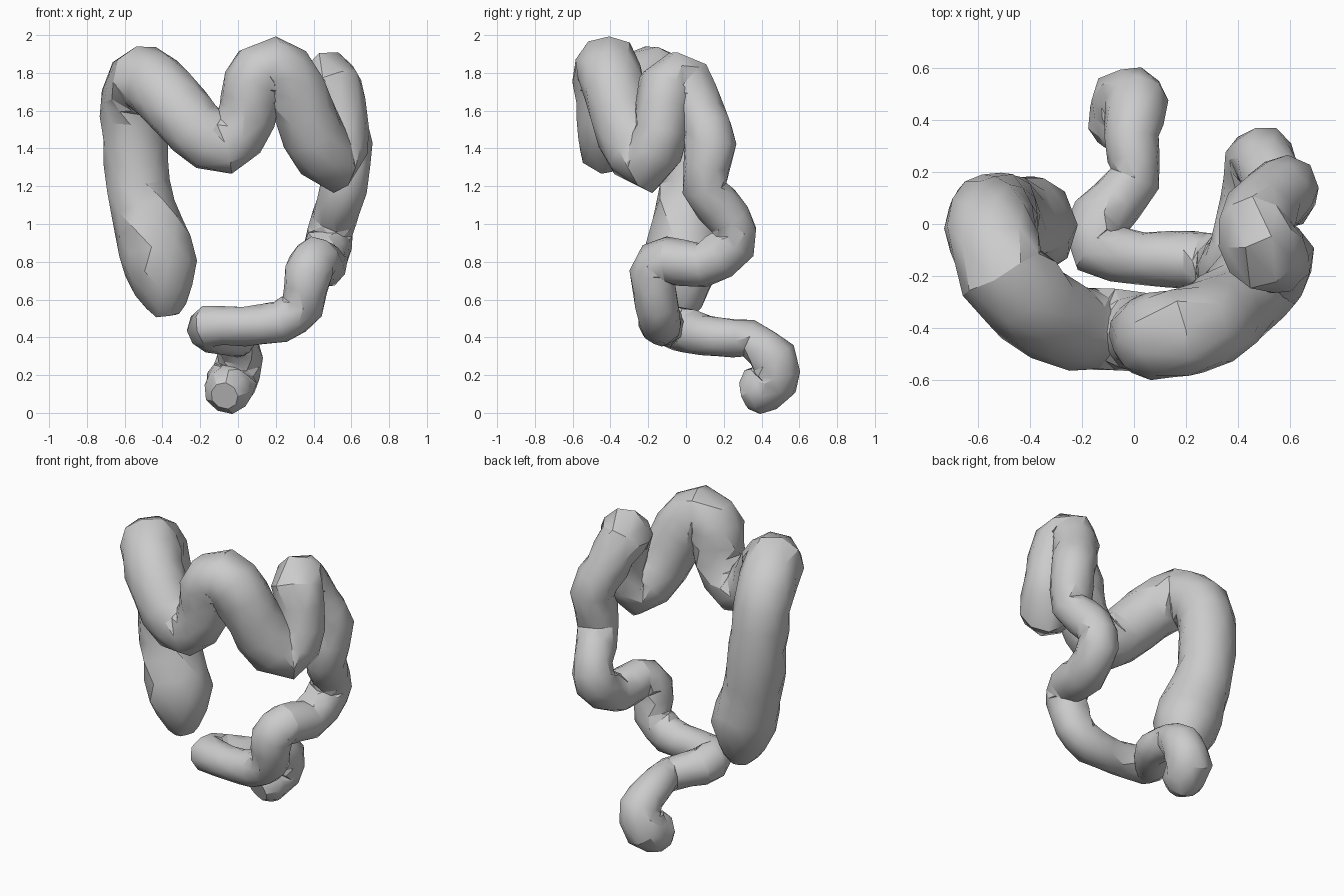
import bpy, bmesh, math, random
from mathutils import Vector

random.seed(4)
SIDES = 9
STEPS = 2

cube = bpy.data.objects.get("Cube")
if cube:
    bpy.data.objects.remove(cube, do_unlink=True)

# One soft grey for the whole organ
grey = bpy.data.materials.new("soft grey")
grey.use_nodes = True
colour = (0.6, 0.6, 0.6, 1)
grey.diffuse_color = colour
grey.node_tree.nodes["Principled BSDF"].inputs["Base Color"].default_value = colour

# Centre line of each section: x, y, z, radius
ascending = [(-.38, -.02, .56, .1), (-.41, -.02, .77, .19), (-.47, .0, .98, .18),
             (-.53, .03, 1.2, .17), (-.55, .02, 1.45, .165), (-.55, -.04, 1.67, .165)]
transverse = [(-.5, -.19, 1.77, .17), (-.38, -.32, 1.68, .17), (-.23, -.4, 1.5, .16),
              (-.07, -.41, 1.42, .155), (.05, -.42, 1.57, .15), (.08, -.43, 1.74, .16),
              (.18, -.42, 1.83, .165), (.3, -.38, 1.71, .165), (.39, -.31, 1.48, .165),
              (.5, -.2, 1.335, .16), (.55, -.13, 1.5, .14), (.5, -.1, 1.73, .15)]
descending = [(.47, .0, 1.74, .14), (.52, .08, 1.58, .13), (.58, .13, 1.42, .13),
              (.56, .1, 1.19, .12), (.51, .23, 1.03, .115), (.48, .25, .9, .12),
              (.45, .08, .78, .12)]
sigmoid = [(.41, -.1, .81, .12), (.37, -.18, .74, .12), (.34, -.15, .57, .11),
           (.22, -.14, .48, .11), (.03, -.13, .46, .1), (-.15, -.09, .46, .11)]
rectum = [(-.13, .02, .43, .11), (.0, .17, .4, .1), (-.01, .33, .39, .1),
          (.01, .46, .29, .12), (-.03, .47, .17, .13), (-.06, .36, .11, .12)]

sections = {"ascending_colon": ascending, "transverse_colon": transverse,
            "descending_colon": descending, "sigmoid_colon": sigmoid, "rectum": rectum}
knots = [Vector(p) for points in sections.values() for p in points]


def smooth_path(points):
    """Round the bends with a spline through every point."""
    result = []
    for i in range(len(points) - 1):
        p, q = points[i], points[i + 1]
        before, after = points[max(i - 1, 0)], points[min(i + 2, len(points) - 1)]
        for s in range(STEPS):
            t = s / STEPS
            a, b = (q - before) / 2, (after - p) / 2
            result.append(p + a * t + (3 * (q - p) - 2 * a - b) * t ** 2
                          + (2 * (p - q) + a + b) * t ** 3)
    return result + [points[-1]]


path = smooth_path(knots)
centres = [p.to_3d() for p in path]
radii = [p.w for p in path]
last = len(path) - 1


def tangent(i):
    before, after = centres[max(i - 1, 0)], centres[min(i + 1, last)]
    return (after - before).normalized()


# Carry one frame along the path so that the tube never twists
rings = []
previous = tangent(0)
side = previous.orthogonal().normalized()
for i, centre in enumerate(centres):
    along = tangent(i)
    side = previous.rotation_difference(along) @ side
    previous = along
    up = along.cross(side)
    ring = []
    for k in range(SIDES):
        angle = math.tau * (k + 0.5 * (i % 2)) / SIDES
        radius = radii[i] * random.uniform(0.99, 1.09)
        slide = along * radii[i] * random.uniform(-0.06, 0.06)
        ring.append(centre + slide + (side * math.cos(angle) + up * math.sin(angle)) * radius)
    rings.append(ring)


def close_end(bm, loop, index, outward):
    """Round off an open end with a smaller ring and a flat lid."""
    push = tangent(index) * outward * radii[index] * 0.45
    lid = [bm.verts.new(centres[index].lerp(v.co, 0.6) + push) for v in loop]
    for k in range(SIDES):
        n = (k + 1) % SIDES
        bm.faces.new((loop[k], loop[n], lid[n], lid[k]))
    bm.faces.new(lid)


def build_section(name, first, end):
    bm = bmesh.new()
    loops = [[bm.verts.new(co) for co in ring] for ring in rings[first:end + 1]]
    # Alternate rings are turned half a side, giving a band of triangles
    for j, (a, b) in enumerate(zip(loops, loops[1:])):
        odd = (first + j) % 2
        for k in range(SIDES):
            n = (k + 1) % SIDES
            if odd:
                bm.faces.new((a[k], a[n], b[n]))
                bm.faces.new((a[k], b[n], b[k]))
            else:
                bm.faces.new((a[k], a[n], b[k]))
                bm.faces.new((a[n], b[n], b[k]))
    if first == 0:
        close_end(bm, loops[0][::-1], 0, -1)
    if end == last:
        close_end(bm, loops[-1], last, 1)
    mesh = bpy.data.meshes.new(name)
    bm.to_mesh(mesh)
    bm.free()
    mesh.materials.append(grey)
    obj = bpy.data.objects.new(name, mesh)
    bpy.context.collection.objects.link(obj)
    bpy.ops.object.select_all(action="DESELECT")
    obj.select_set(True)
    bpy.context.view_layer.objects.active = obj
    bpy.ops.object.shade_smooth_by_angle(angle=math.radians(30))


# Each section runs up to the first ring of the next one
start = 0
for name, points in sections.items():
    end = min(start + len(points) * STEPS, last)
    build_section(name, start, end)
    start = end
